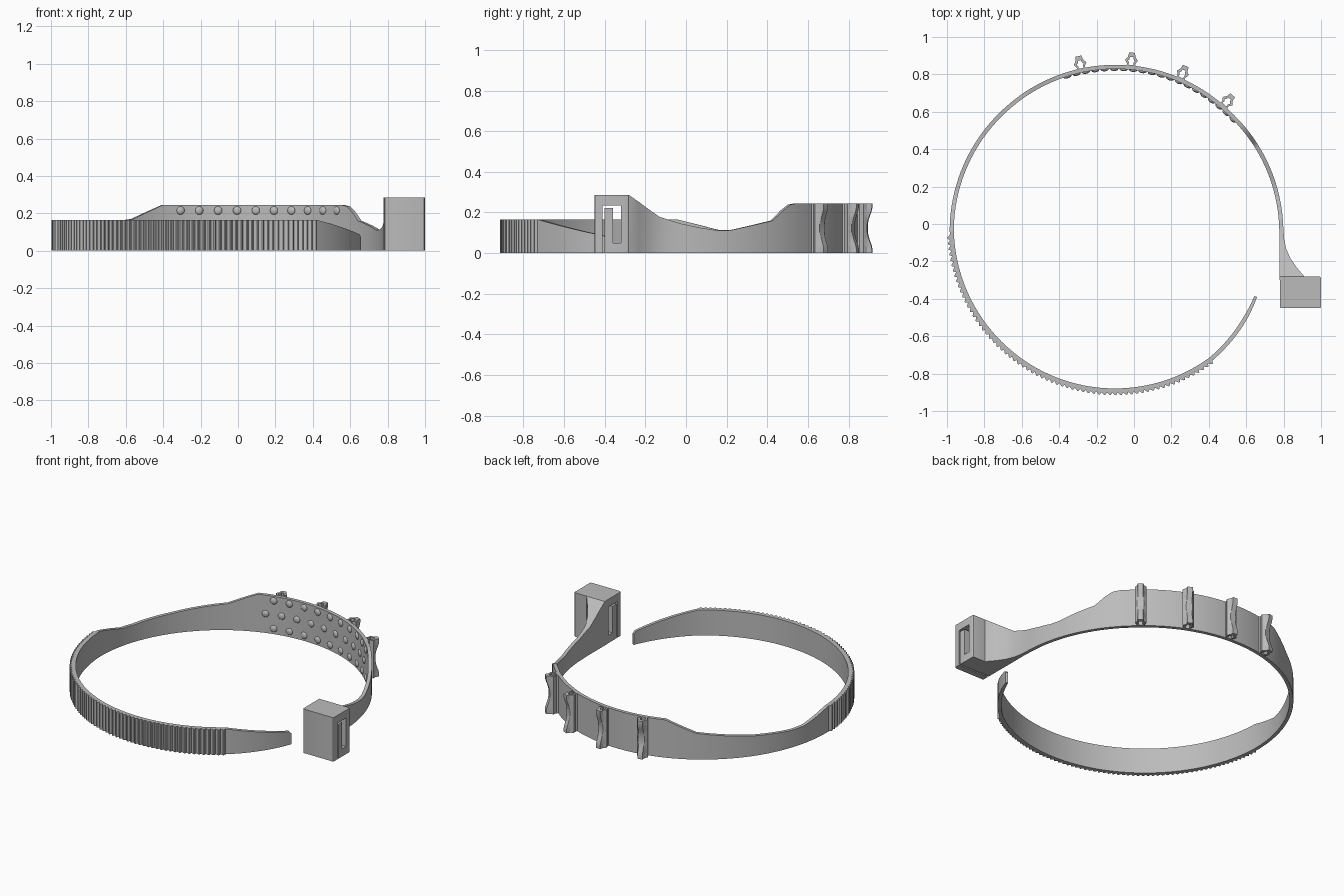
import bpy, bmesh, math
from mathutils import Matrix, Vector

cube = bpy.data.objects.get("Cube")
if cube:
    bpy.data.objects.remove(cube, do_unlink=True)

grey = bpy.data.materials.new("plain grey")
grey.use_nodes = True
grey.diffuse_color = (0.5, 0.5, 0.5, 1)
grey.node_tree.nodes["Principled BSDF"].inputs["Base Color"].default_value = (0.5, 0.5, 0.5, 1)

CENTRE = Vector((-0.0925, -0.025, 0))
HALF = 0.011            # half the band thickness
TEETH, TOOTH = 66, 0.014
TOOTH_START, TOOTH_END = 182, 306
RADIUS = [(0, .88), (45, .862), (90, .865), (135, .87), (180, .882),
          (225, .873), (270, .865), (306, .86), (334, .827)]
HEIGHT = [(0, .145), (6, .125), (12, .111), (16, .112), (31, .16), (35, .21),
          (38, .238), (41, .245), (111, .245), (123, .17), (145, .13), (162, .111),
          (168, .114), (181, .165), (306, .165), (326, .105), (333, .085), (334, .07)]


def lookup(table, a):
    """Piecewise linear value of a table at a."""
    for (a0, v0), (a1, v1) in zip(table, table[1:]):
        if a <= a1:
            return v0 + (v1 - v0) * (a - a0) / (a1 - a0)
    return table[-1][1]


def polar(a, r, z=0):
    t = math.radians(a)
    return CENTRE + Vector((r * math.cos(t), r * math.sin(t), z))


def finish(name, bm, angle=30):
    bmesh.ops.recalc_face_normals(bm, faces=bm.faces)
    mesh = bpy.data.meshes.new(name)
    bm.to_mesh(mesh)
    bm.free()
    mesh.materials.append(grey)
    mesh.shade_smooth()
    mesh.set_sharp_from_angle(angle=math.radians(angle))
    obj = bpy.data.objects.new(name, mesh)
    bpy.context.collection.objects.link(obj)
    return obj


def bridge(bm, a, b):
    """Join two closed loops with quads."""
    n = len(a)
    for i in range(n):
        j = (i + 1) % n
        bm.faces.new((a[i], a[j], b[j], b[i]))


# Band: flared neck, plain back, toothed front and tapered tail
stations = []
for y, outer, top in [(-.3, .915, .285), (-.28, .91, .285), (-.23, .868, .25),
                      (-.18, .834, .213), (-.13, .813, .178), (-.08, .803, .162)]:
    stations.append((Vector((.779, y, 0)), Vector((outer, y, 0)), top))


def add_station(a, extra=0.0):
    r = lookup(RADIUS, a)
    thin = HALF * (1 - .3 * max(0, (a - 325) / 9))
    stations.append((polar(a, r - thin), polar(a, r + thin + extra), lookup(HEIGHT, a)))


angles = {a for a, h in HEIGHT} | set(range(0, 334, 2))
for a in sorted(x for x in angles if x < TOOTH_START):
    add_station(a)
pitch = (TOOTH_END - TOOTH_START) / TEETH
for i in range(TEETH):
    a = TOOTH_START + i * pitch
    add_station(a)
    add_station(a + pitch * .55, TOOTH)
    add_station(a + pitch * .75, TOOTH)
for a in sorted(x for x in angles if x >= TOOTH_END):
    add_station(a)

bm = bmesh.new()
loops = []
for inner, outer, top in stations:
    up = Vector((0, 0, top))
    loops.append([bm.verts.new(p) for p in (inner, outer, outer + up, inner + up)])
for a, b in zip(loops, loops[1:]):
    bridge(bm, a, b)
bm.faces.new(loops[0])
bm.faces.new(loops[-1])
finish("band", bm)

# Buckle: side profile with the slot and the locking tongue, extruded in x
profile = [(-.45, 0), (-.41, 0), (-.41, .235), (-.32, .235), (-.32, .05), (-.36, .05),
           (-.36, .222), (-.4, .222), (-.4, 0), (-.28, 0), (-.28, .285), (-.45, .285)]
bm = bmesh.new()
ends = [[bm.verts.new((x, y, z)) for y, z in profile] for x in (.78, 1.0)]
bridge(bm, *ends)
for end in ends:
    bm.faces.new(end)
corners = []
for e in bm.edges:
    p, q = (v.co for v in e.verts)
    upright = abs(p.z - q.z) > .2 and abs(p.x - q.x) < .001
    if upright and (p.y < -.44 or p.y > -.29):
        corners.append(e)
bmesh.ops.bevel(bm, geom=corners, offset=.01, segments=3, affect='EDGES', profile=.5)
finish("buckle", bm)

# Hollow clips on the back, with a waisted outer lip
half = [(-.026, .86), (-.022, .885), (-.034, .905), (-.02, .922), (-.016, .945)]
outline = half + [(-t, r) for t, r in reversed(half)]
CLIP_TOP, LEVELS = .245, 12


def clip(name, angle):
    bm = bmesh.new()
    outers, inners = [], []
    for k in range(LEVELS + 1):
        f = k / LEVELS
        z = CLIP_TOP * f
        dip = .024 * max(0, math.sin(math.pi * (f - .12) / .76)) if .12 < f < .88 else 0
        spots, holes = [], []
        for t, r in outline:
            side = math.degrees(t / r)
            spots.append(bm.verts.new(polar(angle - side, r - (dip if r > .94 else 0), z)))
            holes.append(bm.verts.new(polar(angle - side * .55, .897 + (r - .897) * .5, z)))
        outers.append(spots)
        inners.append(holes)
    for rings in (outers, inners):
        for a, b in zip(rings, rings[1:]):
            bridge(bm, a, b)
    for k in (0, -1):
        bridge(bm, outers[k], inners[k])
    finish(name, bm, 25)


for i, angle in enumerate((102.5, 85, 67, 49)):
    clip(f"clip_{i + 1}", angle)

# Grip bumps: three staggered rows on the inside of the back
bm = bmesh.new()
STEP = 6.8
for row, z in enumerate((.035, .125, .215)):
    for i in range(10):
        a = 104.5 - i * STEP + (STEP / 2 if row == 1 else 0)
        place = (Matrix.Translation(polar(a, lookup(RADIUS, a) - HALF, z))
                 @ Matrix.Rotation(math.radians(a), 4, 'Z')
                 @ Matrix.Diagonal((.011, .022, .022, 1)))
        bmesh.ops.create_uvsphere(bm, u_segments=16, v_segments=10, radius=1, matrix=place)
finish("grip_bumps", bm, 60)
